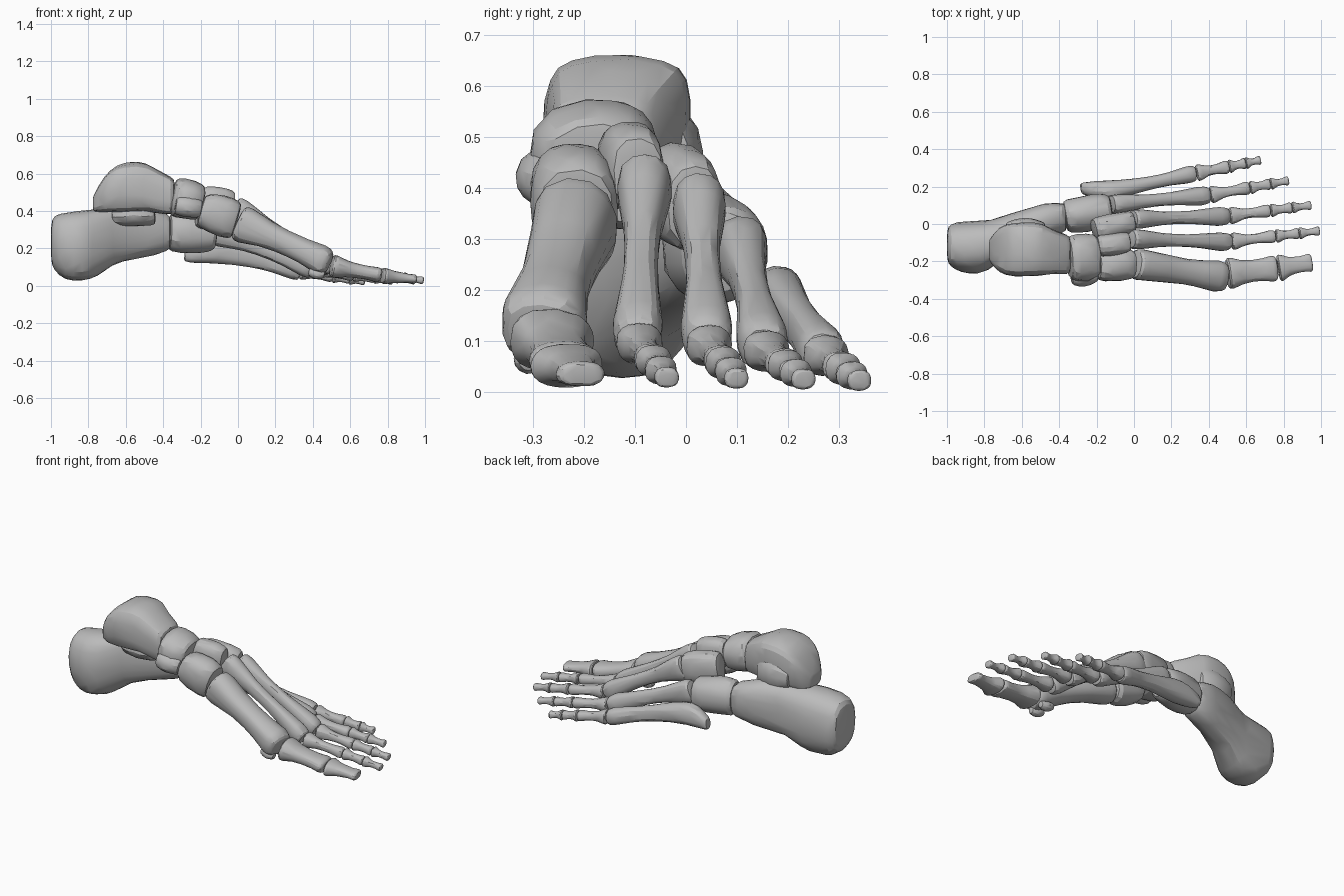
import bpy
import bmesh
import random
from math import cos, sin, pi, copysign
from mathutils import Vector

random.seed(4)
if "Cube" in bpy.data.objects:
    bpy.data.objects.remove(bpy.data.objects["Cube"])

bone_grey = bpy.data.materials.new("bone_grey")
bone_grey.use_nodes = True
colour = (.5, .5, .5, 1)
bone_grey.diffuse_color = colour
bone_grey.node_tree.nodes["Principled BSDF"].inputs["Base Color"].default_value = colour

SIDES = 12
parts = []


def power(value, exponent):
    """Signed power, used to make an ellipse boxier."""
    return copysign(abs(value) ** exponent, value)


def loft(name, stations, axis=None, box=.8, rough=.05):
    """Skin oval rings; each station is x, y, z, half width, half height."""
    centres = [Vector(s[:3]) for s in stations]
    axis = Vector(axis) if axis else centres[-1] - centres[0]
    axis.normalize()
    side = Vector((0, 0, 1)).cross(axis).normalized()
    up = axis.cross(side)

    # Add a slightly domed cap ring at each end
    rings = [(c, s[3], s[4]) for c, s in zip(centres, stations)]
    for index, direction in ((0, -1), (-1, 1)):
        centre, wide, high = rings[index]
        cap = (centre + axis * direction * min(wide, high) * .15, wide * .75, high * .75)
        rings.insert(0 if index == 0 else len(rings), cap)

    bm = bmesh.new()
    loops = []
    for centre, wide, high in rings:
        loop = []
        for i in range(SIDES):
            angle = 2 * pi * i / SIDES
            swell = 1.05 + random.uniform(-rough, rough)
            offset = side * wide * power(cos(angle), box) + up * high * power(sin(angle), box)
            loop.append(bm.verts.new(centre + offset * swell))
        loops.append(loop)
    for a, b in zip(loops, loops[1:]):
        for i in range(SIDES):
            j = (i + 1) % SIDES
            bm.faces.new((a[i], a[j], b[j], b[i]))
    bm.faces.new(loops[0][::-1])
    bm.faces.new(loops[-1])
    bmesh.ops.recalc_face_normals(bm, faces=bm.faces)

    mesh = bpy.data.meshes.new(name)
    bm.to_mesh(mesh)
    bm.free()
    mesh.materials.append(bone_grey)
    part = bpy.data.objects.new(name, mesh)
    bpy.context.collection.objects.link(part)
    part.modifiers.new("rounding", "SUBSURF").levels = 1
    part.modifiers.new("facets", "DECIMATE").ratio = .45
    parts.append(part)
    return part


def long_bone(name, start, end, base, shaft, head, bow=0):
    """Bone with a flared base, a thin shaft and a rounded head.
    base, shaft and head are pairs of half width and half height."""
    start, end = Vector(start), Vector(end)
    stations = []
    for t, size, scale in ((0, base, 1), (.12, base, .95), (.3, shaft, 1.1),
                           (.6, shaft, 1), (.8, head, .85), (.93, head, 1), (1, head, .85)):
        centre = start.lerp(end, t)
        centre.z += bow * sin(pi * t)
        stations.append((*centre, size[0] * scale, size[1] * scale))
    return loft(name, stations)


# Heel bone with its inner shelf
loft("heel_bone", [
    (-.985, -.11, .23, .11, .14),
    (-.93, -.125, .21, .135, .175),
    (-.83, -.13, .21, .14, .185),
    (-.75, -.1, .225, .125, .18),
    (-.68, -.06, .27, .11, .155),
    (-.58, -.02, .29, .1, .15),
    (-.47, .025, .285, .09, .125),
    (-.37, .035, .285, .08, .1)], axis=(1, 0, 0), box=.75)
loft("heel_shelf", [
    (-.67, -.1, .37, .07, .05),
    (-.56, -.13, .38, .085, .06),
    (-.45, -.1, .38, .08, .06)], box=1)

# Ankle bone: rear process, domed body, neck and head
loft("ankle_bone", [
    (-.77, -.14, .44, .06, .045),
    (-.72, -.135, .49, .125, .095),
    (-.65, -.135, .52, .14, .125),
    (-.57, -.135, .53, .143, .13),
    (-.49, -.135, .53, .14, .125),
    (-.43, -.15, .5, .11, .11),
    (-.35, -.165, .48, .105, .1)], axis=(1, 0, 0), box=.5)
loft("ankle_outer_process", [
    (-.68, -.03, .46, .04, .06),
    (-.58, -.01, .46, .055, .1),
    (-.48, -.03, .46, .04, .08)], box=1)

# Middle of the foot
loft("boat_bone", [
    (-.34, -.18, .475, .12, .105),
    (-.27, -.18, .465, .13, .105),
    (-.2, -.17, .445, .115, .095)])
loft("boat_bone_knob", [
    (-.33, -.28, .43, .045, .05),
    (-.27, -.29, .42, .052, .055),
    (-.2, -.27, .41, .04, .05)], box=1)
loft("outer_block_bone", [
    (-.36, .04, .285, .09, .105),
    (-.27, .05, .285, .1, .11),
    (-.19, .07, .275, .095, .1),
    (-.13, .075, .275, .085, .09)], box=.95)
loft("inner_wedge_bone", [
    (-.19, -.22, .405, .085, .09),
    (-.1, -.22, .38, .085, .115),
    (-.015, -.215, .35, .085, .105)], axis=(1, 0, -.3))
loft("middle_wedge_bone", [
    (-.19, -.12, .45, .06, .085),
    (-.1, -.11, .445, .06, .085),
    (-.03, -.095, .43, .055, .08)])
loft("outer_wedge_bone", [
    (-.21, -.03, .4, .065, .095),
    (-.1, -.01, .385, .07, .1),
    (-.01, .015, .365, .06, .09)])

# Big toe ray
long_bone("big_toe_foot_bone", (.01, -.215, .335), (.48, -.285, .12),
          (.085, .1), (.066, .062), (.087, .08), bow=.01)
long_bone("big_toe_near_bone", (.505, -.265, .105), (.76, -.235, .056),
          (.085, .062), (.055, .038), (.072, .042))
long_bone("big_toe_tip_bone", (.775, -.235, .053), (.95, -.205, .035),
          (.073, .044), (.042, .028), (.05, .026))
for label, y in (("inner", -.31), ("outer", -.23)):
    loft(label + "_bead_bone", [
        (.38, y, .075, .02, .02),
        (.42, y, .06, .032, .03),
        (.46, y, .06, .02, .02)], box=1)

# Outermost foot bone, with its pointed spur beside the block bone
loft("little_toe_foot_bone", [
    (-.28, .19, .165, .03, .035),
    (-.24, .185, .175, .04, .052),
    (-.17, .175, .19, .055, .066),
    (-.06, .19, .175, .045, .058),
    (.07, .215, .145, .033, .043),
    (.2, .243, .112, .033, .042),
    (.28, .262, .088, .048, .05),
    (.325, .27, .075, .042, .046)])

# Other foot bones: start, end, base size and shaft size
foot_bones = {
    "second_toe": ((-.02, -.08, .41), (.505, -.095, .1), (.055, .072), (.031, .036)),
    "third_toe": ((-.01, .025, .37), (.495, .042, .095), (.053, .074), (.031, .037)),
    "fourth_toe": ((-.12, .105, .285), (.395, .153, .085), (.052, .07), (.031, .039)),
}
for ray, (start, end, base, shaft) in foot_bones.items():
    long_bone(ray + "_foot_bone", start, end, base, shaft, (.051, .056), bow=.012)

# Smaller toes: knuckle and tip positions
toes = {
    "second_toe": ((.505, -.095, .1), (.99, -.037, .028)),
    "third_toe": ((.495, .042, .095), (.945, .1, .026)),
    "fourth_toe": ((.395, .153, .085), (.825, .232, .025)),
    "little_toe": ((.325, .27, .075), (.675, .341, .022)),
}
# Toe segments: name, start and end share of the toe, base and head half size
segments = (
    ("near", .04, .51, .046, .036),
    ("middle", .53, .77, .036, .031),
    ("tip", .785, 1, .032, .025),
)
for toe, (knuckle, tip) in toes.items():
    knuckle, tip = Vector(knuckle), Vector(tip)
    for segment, first, last, wide, narrow in segments:
        slim = narrow * .66
        long_bone(f"{toe}_{segment}_bone", knuckle.lerp(tip, first), knuckle.lerp(tip, last),
                  (wide, wide * .9), (slim, slim), (narrow, narrow * .85))

# Bake the rounding, then shade smooth with crisp ridges
bpy.ops.object.select_all(action="DESELECT")
for part in parts:
    part.select_set(True)
bpy.context.view_layer.objects.active = parts[0]
bpy.ops.object.convert(target="MESH")
bpy.ops.object.shade_smooth_by_angle(angle=pi / 9)
